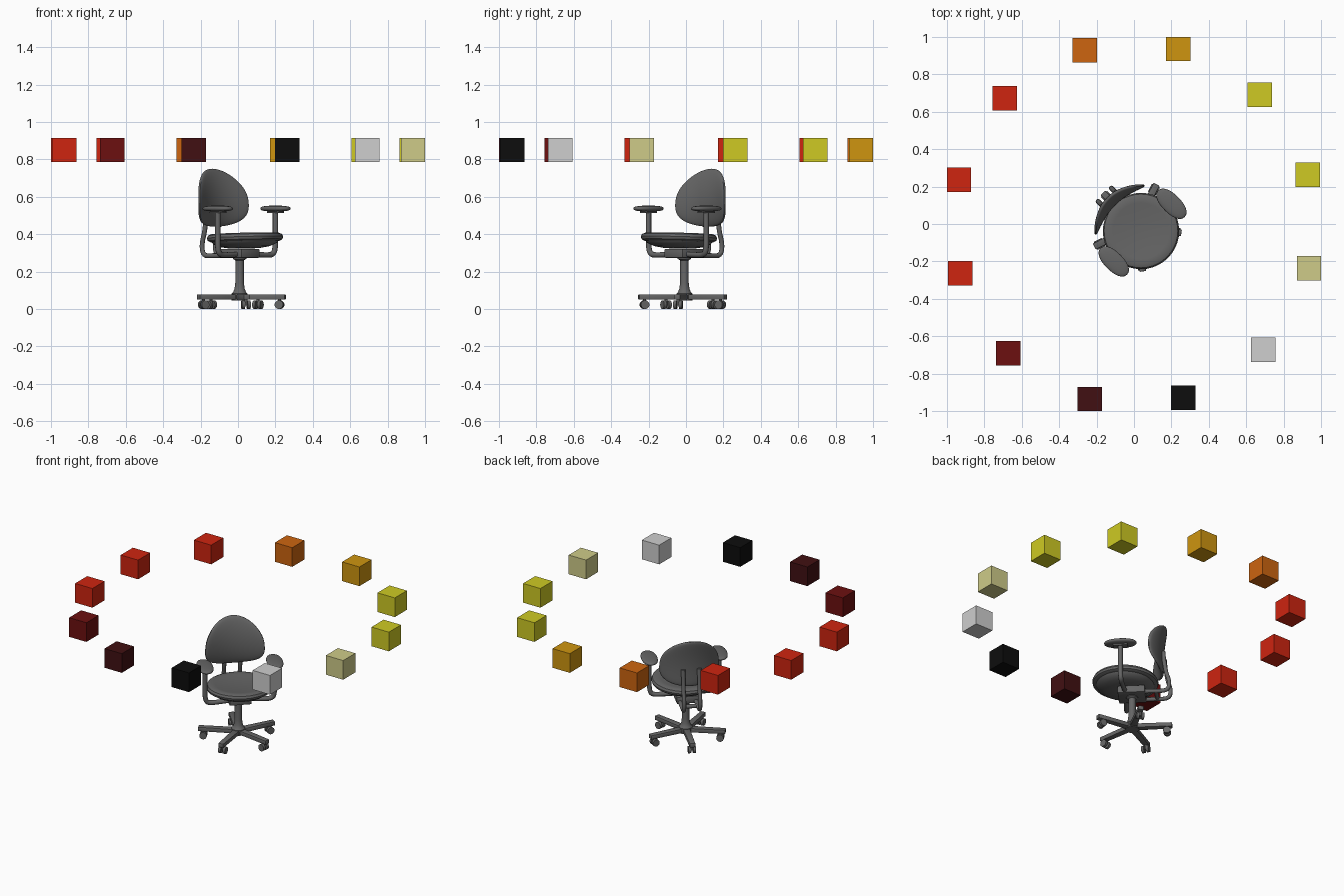
import bpy, bmesh, math
from math import cos, sin, pi, radians
from mathutils import Matrix, Vector

old = bpy.data.objects.get("Cube")
if old:
    bpy.data.objects.remove(old, do_unlink=True)


def material(name, rgb):
    m = bpy.data.materials.new(name)
    m.use_nodes = True
    m.diffuse_color = (*rgb, 1)
    m.node_tree.nodes["Principled BSDF"].inputs["Base Color"].default_value = (*rgb, 1)
    return m


grey = material("chair grey", (.13, .13, .13))
red = material("red", (.62, .018, .005))
orange = material("orange", (.61, .13, .005))
amber = material("amber", (.62, .30, .005))
yellow = material("yellow", (.62, .59, .017))
cream = material("pale yellow", (.62, .60, .25))
silver = material("silver", (.62, .62, .62))
black = material("black", (.004, .004, .004))
maroon = material("maroon", (.053, .005, .006))
dark_red = material("dark red", (.15, .005, .005))

TURN = radians(45)      # the chair faces diagonally
HUB_Y = -.012           # column position along the chair's own depth


def finish(name, bm, mat=grey, turn=TURN, smooth=True):
    bmesh.ops.recalc_face_normals(bm, faces=bm.faces)
    me = bpy.data.meshes.new(name)
    bm.to_mesh(me)
    bm.free()
    me.materials.append(mat)
    ob = bpy.data.objects.new(name, me)
    bpy.context.collection.objects.link(ob)
    ob.rotation_euler.z = turn
    if smooth:
        bpy.ops.object.select_all(action='DESELECT')
        ob.select_set(True)
        bpy.context.view_layer.objects.active = ob
        bpy.ops.object.shade_smooth_by_angle(angle=radians(40))
    return ob


def box(name, centre, size, mat=grey, turn=TURN, bevel=0):
    bm = bmesh.new()
    bmesh.ops.create_cube(bm, size=1, matrix=Matrix.Translation(centre) @ Matrix.Diagonal((*size, 1)))
    if bevel:
        bmesh.ops.bevel(bm, geom=bm.edges[:], offset=bevel, segments=2, affect='EDGES', profile=.5)
    return finish(name, bm, mat, turn, smooth=bool(bevel))


def lathe(name, profile, centre, tilt=0, steps=40):
    bm = bmesh.new()
    verts = [bm.verts.new((r, 0, z)) for r, z in profile]
    edges = [bm.edges.new(p) for p in zip(verts, verts[1:])]
    bmesh.ops.spin(bm, geom=verts + edges, cent=(0, 0, 0), axis=(0, 0, 1), angle=2 * pi, steps=steps)
    bmesh.ops.remove_doubles(bm, verts=bm.verts, dist=.0003)
    bmesh.ops.transform(bm, verts=bm.verts,
                        matrix=Matrix.Translation(centre) @ Matrix.Rotation(tilt, 4, 'X'))
    return finish(name, bm)


def tube(name, points, radius):
    # Round bar along a smooth path, swept as a bevelled curve
    cu = bpy.data.curves.new(name, 'CURVE')
    cu.dimensions = '3D'
    cu.bevel_depth, cu.bevel_resolution, cu.resolution_u = radius, 3, 6
    cu.use_fill_caps = True
    sp = cu.splines.new('NURBS')
    sp.points.add(len(points) - 1)
    for p, co in zip(sp.points, points):
        p.co = (*co, 1)
    sp.order_u, sp.use_endpoint_u = 3, True
    cu.materials.append(grey)
    ob = bpy.data.objects.new(name, cu)
    bpy.context.collection.objects.link(ob)
    ob.rotation_euler.z = TURN
    return ob


def shaped_sphere(name, shape):
    bm = bmesh.new()
    bmesh.ops.create_uvsphere(bm, u_segments=40, v_segments=24, radius=1)
    for v in bm.verts:
        v.co = shape(*v.co)
    return finish(name, bm)


def full(t, power):
    return math.copysign(abs(t) ** power, t)


# Ring of floating colour cubes
ring = [yellow, yellow, amber, orange, red, red, red, dark_red, maroon, black, silver, cream]
for i, mat in enumerate(ring):
    a = radians(15.8 + 30 * i)
    box(f"ring_cube_{i + 1}", (.965 * cos(a), .965 * sin(a), .85), (.13, .13, .13), mat, 0)

# Star base with five legs and twin-wheel casters
for i in range(5):
    a = pi / 2 + i * 2 * pi / 5
    spin = Matrix.Translation((0, HUB_Y, 0)) @ Matrix.Rotation(a, 4, 'Z')
    bm = bmesh.new()
    bmesh.ops.create_cube(bm, size=1, matrix=Matrix.Translation((.124, 0, .064)) @ Matrix.Diagonal((.248, .044, .028, 1)))
    for v in bm.verts:
        if v.co.x > .1:
            v.co.y *= .8
    bmesh.ops.bevel(bm, geom=bm.edges[:], offset=.004, segments=2, affect='EDGES', profile=.5)
    bmesh.ops.transform(bm, verts=bm.verts, matrix=spin)
    finish(f"base_leg_{i + 1}", bm)
    bm = bmesh.new()
    for side in (-1, 1):
        bmesh.ops.create_cone(bm, cap_ends=True, segments=20, radius1=.023, radius2=.023, depth=.017,
                              matrix=spin @ Matrix.Translation((.216, side * .015, .023)) @ Matrix.Rotation(pi / 2, 4, 'X'))
    bmesh.ops.create_cone(bm, cap_ends=True, segments=12, radius1=.008, radius2=.008, depth=.04,
                          matrix=spin @ Matrix.Translation((.216, 0, .04)))
    finish(f"caster_{i + 1}", bm)

# Column and tilt mechanism
lathe("column", [(0, .046), (.042, .046), (.042, .082), (.034, .09), (.027, .11), (.023, .14),
                 (.023, .26), (.036, .268), (.036, .29), (0, .29)], (0, HUB_Y, 0), steps=24)
box("tilt_mechanism", (0, -.012, .297), (.14, .17, .05), bevel=.008)

# Dished seat cushion and the shell below it
lathe("seat_cushion", [(0, .009), (.08, .011), (.15, .018), (.18, .021), (.197, .014), (.204, 0),
                       (.2, -.014), (.185, -.022), (0, -.022)], (0, -.053, .383), radians(-2))
lathe("seat_shell", [(0, -.02), (.18, -.02), (.17, -.034), (.13, -.05), (.08, -.058), (0, -.06)],
      (0, -.053, .383), radians(-2))


# Egg-shaped backrest, wrapped around the sitter
def backrest_shape(x, y, z):
    wide = x * (1 - .12 * z) * (1 + (.35 * z * z if z < 0 else 0)) * .183
    up = .595 + .155 * z
    centre = .163 + .8 * (up - .55) ** 2
    return Vector((wide, centre - 1.6 * wide ** 2 + .022 * full(y, .65), up))


shaped_sphere("backrest", backrest_shape)

# Parts mirrored on both sides
for side, label in ((1, "left"), (-1, "right")):
    tube(f"{label}_back_support",
         [(side * .05, .03, .287), (side * .05, .14, .283), (side * .05, .215, .285),
          (side * .05, .225, .35), (side * .05, .195, .43), (side * .05, .185, .56)], .013)
    tube(f"{label}_arm_post",
         [(side * .04, -.05, .293), (side * .14, -.06, .288), (side * .205, -.063, .29),
          (side * .218, -.065, .33), (side * .218, -.065, .40), (side * .218, -.065, .53)], .015)
    shaped_sphere(f"{label}_armrest_pad", lambda x, y, z: Vector(
        (side * .218 + .05 * full(x, .9), -.065 + .1 * full(y, .9), .537 + .016 * full(z, .7))))
    box(f"{label}_armrest_plate", (side * .218, -.065, .519), (.045, .09, .014), bevel=.004)

# Cross bar joining the back supports under the seat
tube("support_cross_bar", [(-.05, .14, .286), (0, .14, .286), (.05, .14, .286)], .013)
